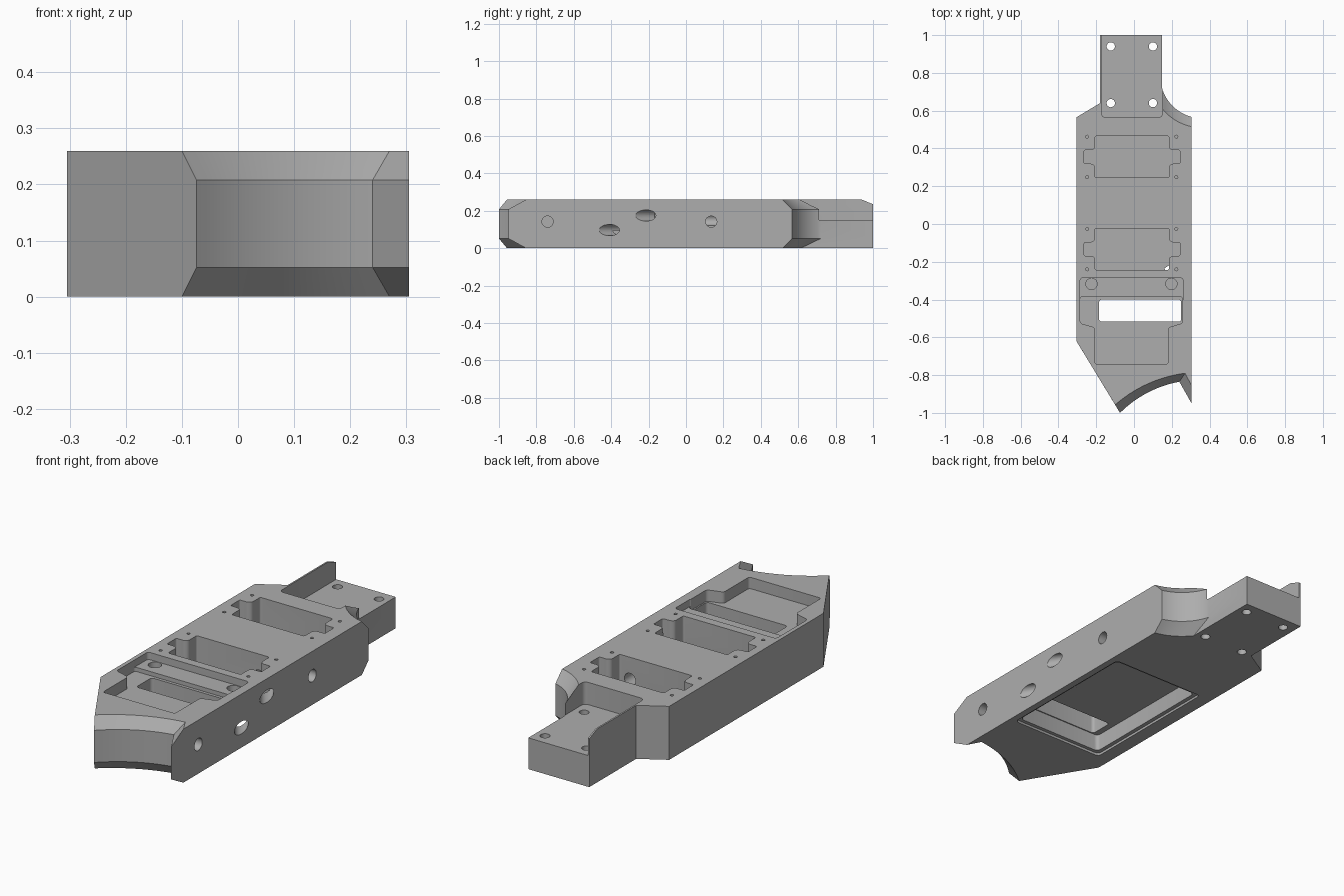
import bpy, bmesh, math
from mathutils import Vector

old = bpy.data.objects.get("Cube")
if old:
    bpy.data.objects.remove(old, do_unlink=True)

H = 0.26

grey = bpy.data.materials.new("machined_grey")
grey.use_nodes = True
grey.diffuse_color = (0.42, 0.42, 0.42, 1)
grey.node_tree.nodes["Principled BSDF"].inputs["Base Color"].default_value = (0.42, 0.42, 0.42, 1)


def add_object(name, bm):
    bmesh.ops.recalc_face_normals(bm, faces=bm.faces)
    mesh = bpy.data.meshes.new(name)
    bm.to_mesh(mesh)
    bm.free()
    mesh.materials.append(grey)
    ob = bpy.data.objects.new(name, mesh)
    bpy.context.collection.objects.link(ob)
    return ob


def loft(layers, radius=0):
    """Skin a stack of (z, outline) layers, optionally rounding upright edges."""
    bm = bmesh.new()
    rings = [[bm.verts.new((x, y, z)) for x, y in pts] for z, pts in layers]
    n = len(rings[0])
    bm.faces.new(rings[0])
    bm.faces.new(rings[-1])
    for a, b in zip(rings, rings[1:]):
        for i in range(n):
            j = (i + 1) % n
            bm.faces.new((a[i], a[j], b[j], b[i]))
    if radius:
        upright = [e for e in bm.edges
                   if abs(e.verts[0].co.z - e.verts[1].co.z) > 0.005]
        bmesh.ops.bevel(bm, geom=upright, offset=radius, segments=4,
                        profile=0.5, affect='EDGES')
    return bm


def rect(x0, x1, y0, y1):
    return [(x0, y0), (x1, y0), (x1, y1), (x0, y1)]


def arc(a, b, sag, n=14):
    """Points from a to b along a shallow arc that bows left of a->b by sag."""
    a, b = Vector(a), Vector(b)
    d = b - a
    side = Vector((-d.y, d.x)).normalized()
    return [tuple(a + d * t + side * sag * 4 * t * (1 - t))
            for t in (i / n for i in range(n + 1))]


def notch(radius, n=14):
    """Concave rear corner, from the outer side to the tongue."""
    cx, cy = 0.36, 0.78
    a0 = -math.acos((0.305 - cx) / radius)
    a1 = -math.acos((0.148 - cx) / radius)
    return [(cx + radius * math.cos(a0 + (a1 - a0) * i / n),
             cy + radius * math.sin(a0 + (a1 - a0) * i / n)) for i in range(n + 1)]


def outline(front_arc, tip_y, notch_radius):
    return (front_arc + [(0.305, tip_y)] + notch(notch_radius)
            + [(0.148, 1.0), (-0.18, 1.0), (-0.18, 0.64), (-0.305, 0.565), (-0.305, -0.62)])


# Body with flared edges around the front scoop and rear notch
wide = outline(arc((-0.1, -0.957), (0.27, -0.79), 0.03), -0.855, 0.27)
slim = outline(arc((-0.074, -1.0), (0.24, -0.835), 0.027), -0.95, 0.22)
body = add_object("body", loft([(0, wide), (0.052, slim), (0.208, slim), (H, wide)]))


def cut(bm):
    """Remove a solid from the body."""
    tool = add_object("cutter", bm)
    tool.hide_render = True
    mod = body.modifiers.new("cut", 'BOOLEAN')
    mod.operation = 'DIFFERENCE'
    mod.solver = 'EXACT'
    mod.object = tool
    bpy.context.view_layer.objects.active = body
    bpy.ops.object.modifier_apply(modifier=mod.name)
    bpy.data.objects.remove(tool, do_unlink=True)


def cut_outline(points, z0, z1, radius=0.015):
    cut(loft([(z0, points), (z1, points)], radius))


def drill(start, end, radius, sides=24):
    a, b = Vector(start), Vector(end)
    bm = bmesh.new()
    bmesh.ops.create_cone(bm, cap_ends=True, segments=sides, radius1=radius,
                          radius2=radius, depth=(b - a).length)
    turn = (b - a).to_track_quat('Z', 'Y').to_matrix().to_4x4()
    turn.translation = (a + b) / 2
    bmesh.ops.transform(bm, matrix=turn, verts=bm.verts)
    cut(bm)


# Rear tongue step, leaving a thin fence on one side
cut_outline(rect(-0.172, 0.151, 0.565, 1.1), 0.152, 0.4, 0.02)

# Sloped end of the fence
slope = [(0.94, H), (1.06, 0.21), (1.06, 0.4), (0.94, 0.4)]
bm = bmesh.new()
ends = [[bm.verts.new((x, y, z)) for y, z in slope] for x in (-0.3, 0.0)]
for ring in ends:
    bm.faces.new(ring)
for i in range(4):
    j = (i + 1) % 4
    bm.faces.new((ends[0][i], ends[0][j], ends[1][j], ends[1][i]))
cut(bm)

# Tongue bolt holes
for x in (-0.123, 0.1):
    for y in (0.64, 0.94):
        drill((x, y, -0.1), (x, y, 0.4), 0.022)

# Two eared pockets with screw holes
for cy in (0.355, -0.133):
    right = [(0.185, -0.11), (0.185, -0.048), (0.2, -0.036), (0.243, -0.036),
             (0.243, 0.036), (0.2, 0.036), (0.185, 0.048), (0.185, 0.11)]
    left = [(-0.021 - x, y) for x, y in reversed(right)]
    cut_outline([(x, cy + y) for x, y in right + left], 0.115, 0.4, 0.008)
    for x in (-0.248, 0.224):
        for y in (-0.107, 0.107):
            drill((x, cy + y, 0.18), (x, cy + y, 0.4), 0.008, 12)

# Underside cavity with a shallow cover ledge
cut_outline(rect(-0.235, 0.272, -0.54, 0.2), -0.1, 0.012, 0.02)
cut_outline(rect(-0.215, 0.256, -0.522, 0.18), -0.1, 0.095, 0.02)

# Front recess: shallow strip, deeper stepped tray and through slot
cut_outline(rect(-0.285, 0.26, -0.41, -0.285), 0.225, 0.4)
tray = [(-0.285, -0.385), (-0.285, -0.525), (-0.207, -0.548), (-0.207, -0.742),
        (0.18, -0.742), (0.18, -0.548), (0.257, -0.525), (0.257, -0.385)]
cut_outline(tray, 0.205, 0.41, 0.012)
cut_outline(rect(-0.185, 0.25, -0.517, -0.4), -0.2, 0.42)
for x in (-0.225, 0.198):
    drill((x, -0.317, 0.13), (x, -0.317, 0.4), 0.03)

# Side bores, slanted cable bores and the passage between the pockets
for y in (-0.74, 0.135):
    drill((0.4, y, 0.142), (0.13, y, 0.142), 0.03)
for y, z in ((-0.41, 0.097), (-0.215, 0.175)):
    drill((0.405, y - 0.15, z), (0.18, y + 0.1875, z), 0.03)
drill((0.13, 0.3, 0.152), (0.13, -0.1, 0.152), 0.03)

# Smooth the curved walls only
bpy.ops.object.select_all(action='DESELECT')
body.select_set(True)
bpy.context.view_layer.objects.active = body
bpy.ops.object.shade_smooth_by_angle(angle=math.radians(25))
